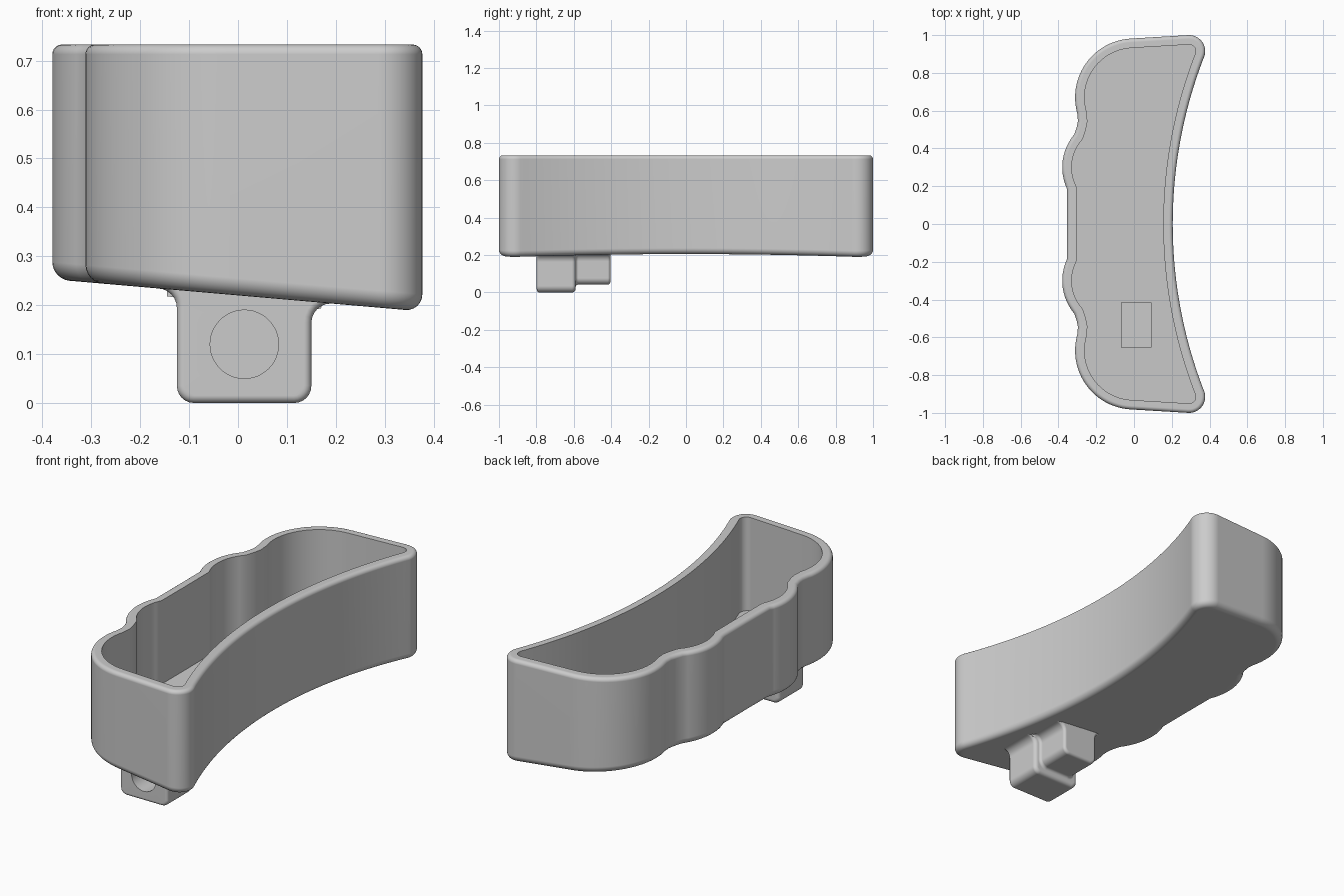
import bpy, bmesh, math
from mathutils import Vector

cube = bpy.data.objects.get("Cube")
if cube:
    bpy.data.objects.remove(cube)

grey = bpy.data.materials.new("grey_plastic")
grey.use_nodes = True
COLOUR = (0.6, 0.6, 0.6, 1)
grey.diffuse_color = COLOUR
grey.node_tree.nodes["Principled BSDF"].inputs["Base Color"].default_value = COLOUR

TOP, WALL = 0.733, 0.05


def base(x):
    """Height of the sloping underside."""
    return 0.22 - 0.087 * x


def arc(cx, cy, r, a0, a1, n):
    """Points on a circle from angle a0 to a1 in degrees."""
    angles = [math.radians(a0 + (a1 - a0) * i / n) for i in range(n + 1)]
    return [Vector((cx + r * math.cos(a), cy + r * math.sin(a))) for a in angles]


def inset(points, d):
    """Move a closed clockwise outline inwards by d."""
    result = []
    for i, p in enumerate(points):
        a = (p - points[i - 1]).normalized()
        b = (points[(i + 1) % len(points)] - p).normalized()
        na, nb = Vector((a.y, -a.x)), Vector((b.y, -b.x))
        result.append(p + (na + nb) * (d / (1 + na.dot(nb))))
    return result


def fillet(r, n=6):
    """(inset, distance from the end) pairs for a rounded edge."""
    steps = [math.pi / 2 * i / n for i in range(n + 1)]
    return [(r * (1 - math.sin(a)), r * (1 - math.cos(a))) for a in steps]


def add_ring(bm, points):
    return [bm.verts.new(p) for p in points]


def skin(bm, rings, start=0):
    """Join neighbouring rings with quads; start=2 leaves the first side open."""
    for low, high in zip(rings, rings[1:]):
        for i in range(start, len(low) + start // 2):
            j = i % len(low)
            bm.faces.new((low[j - 1], low[j], high[j], high[j - 1]))


def fill_with_hole(bm, outer, hole, normal):
    """Flat face between an outline and a hole in it."""
    edges = []
    for ring in (outer, hole):
        for i in range(len(ring)):
            pair = (ring[i - 1], ring[i])
            edges.append(bm.edges.get(pair) or bm.edges.new(pair))
    bmesh.ops.triangle_fill(bm, use_beauty=True, edges=edges, normal=normal)


def finish(name, bm):
    """Turn the bmesh into a smooth object with crisp edges."""
    bmesh.ops.recalc_face_normals(bm, faces=bm.faces)
    mesh = bpy.data.meshes.new(name)
    bm.to_mesh(mesh)
    bm.free()
    mesh.materials.append(grey)
    obj = bpy.data.objects.new(name, mesh)
    bpy.context.collection.objects.link(obj)
    bpy.ops.object.select_all(action="DESELECT")
    obj.select_set(True)
    bpy.context.view_layer.objects.active = obj
    bpy.ops.object.shade_smooth_by_angle(angle=math.radians(30))
    weighted = obj.modifiers.new("weighted_normals", "WEIGHTED_NORMAL")
    weighted.keep_sharp = True


# Tray outline: one half, then mirrored front to back
half = [Vector((-0.354, 0))]
half += arc(-0.11, 0.3, 0.27, 205, 139.5, 12)
half += [Vector((-0.303, 0.515)), Vector((-0.297, 0.545))]
half += arc(0, 0.67, 0.312, 196, 93, 24)
half += arc(0.292, 0.915, 0.085, 93, -20, 12)
half += [Vector((2.645 - math.sqrt(2.44 ** 2 - y * y), y))
         for y in [0.86 * (1 - i / 20) for i in range(21)]]
outline = half + [Vector((p.x, -p.y)) for p in reversed(half[1:-1])]

# Drain pocket outline, shared by tray and spout
X0, X1, Y0, Y1 = -0.065, 0.09, -0.655, -0.415
drain = [(X0, Y0), (X0, Y1), (X1, Y1), (X1, Y0)]

# Tray: rounded underside, outer wall, rounded rim, inner wall, sloping floor
bm = bmesh.new()
rings = []
for d, h in fillet(0.035):
    rings.append(add_ring(bm, [(p.x, p.y, base(p.x) + h) for p in inset(outline, d)]))
for d, h in reversed(fillet(0.02)):
    rings.append(add_ring(bm, [(p.x, p.y, TOP - h) for p in inset(outline, d)]))
inner = inset(outline, WALL)
rings.append(add_ring(bm, [(p.x, p.y, TOP) for p in inner]))
rings.append(add_ring(bm, [(p.x, p.y, base(p.x) + WALL) for p in inner]))
skin(bm, rings)
hole_low = add_ring(bm, [(x, y, base(x)) for x, y in drain])
hole_high = add_ring(bm, [(x, y, base(x) + WALL) for x, y in drain])
skin(bm, [hole_low, hole_high])
slope = Vector((0.087, 0, 1)).normalized()
fill_with_hole(bm, rings[0], hole_low, -slope)
fill_with_hole(bm, rings[-1], hole_high, slope)
finish("tray", bm)


def spout_profile(x0, x1, z0, r=0.035, flare=0.04):
    """Clockwise xz outline with rounded bottom and flared top."""
    zl, zr = base(x0 - flare), base(x1 + flare)
    pts = [Vector((x0 - flare, zl + 0.03)), Vector((x1 + flare, zr + 0.03))]
    pts += arc(x1 + flare, zr - flare, flare, 90, 180, 6)
    pts += arc(x1 - r, z0 + r, r, 0, -90, 6)
    pts += arc(x0 + r, z0 + r, r, -90, -180, 6)
    pts += arc(x0 - flare, zl - flare, flare, 0, 90, 6)
    return pts


# Spout shell: large front block blending into a smaller rear block, open on top
front = spout_profile(-0.125, 0.15, 0.0)
rear = spout_profile(-0.09, 0.115, 0.042)
sections = [(front, d, -0.798 + h) for d, h in fillet(0.015)]
sections += [(front, d, -0.59 - h) for d, h in reversed(fillet(0.02))]
sections += [(rear, -d, -0.59 + h) for d, h in fillet(0.015)]
sections += [(rear, d, -0.404 - h) for d, h in reversed(fillet(0.015))]
bm = bmesh.new()
shell = [add_ring(bm, [(p.x, y, p.y) for p in inset(profile, d)])
         for profile, d, y in sections]
skin(bm, shell, start=2)
bm.faces.new(shell[-1])

# Round outlet bore from the front face to the pocket
circle = arc(0.013, 0.12, 0.07, 0, 352.5, 47)
bore = [add_ring(bm, [(p.x, y, p.y) for p in circle]) for y in (-0.798, Y0)]
skin(bm, bore)
fill_with_hole(bm, shell[0], bore[0], Vector((0, -1, 0)))

# Pocket walls and floor, with the bore opening in the front wall
low = add_ring(bm, [(x, y, 0.049) for x, y in drain])
high = add_ring(bm, [(x, y, base(x)) for x, y in drain])
for i in (1, 2, 3):
    bm.faces.new((low[i - 1], low[i], high[i], high[i - 1]))
bm.faces.new(low)
fill_with_hole(bm, [low[0], high[0], high[3], low[3]], bore[1], Vector((0, 1, 0)))
finish("spout", bm)
